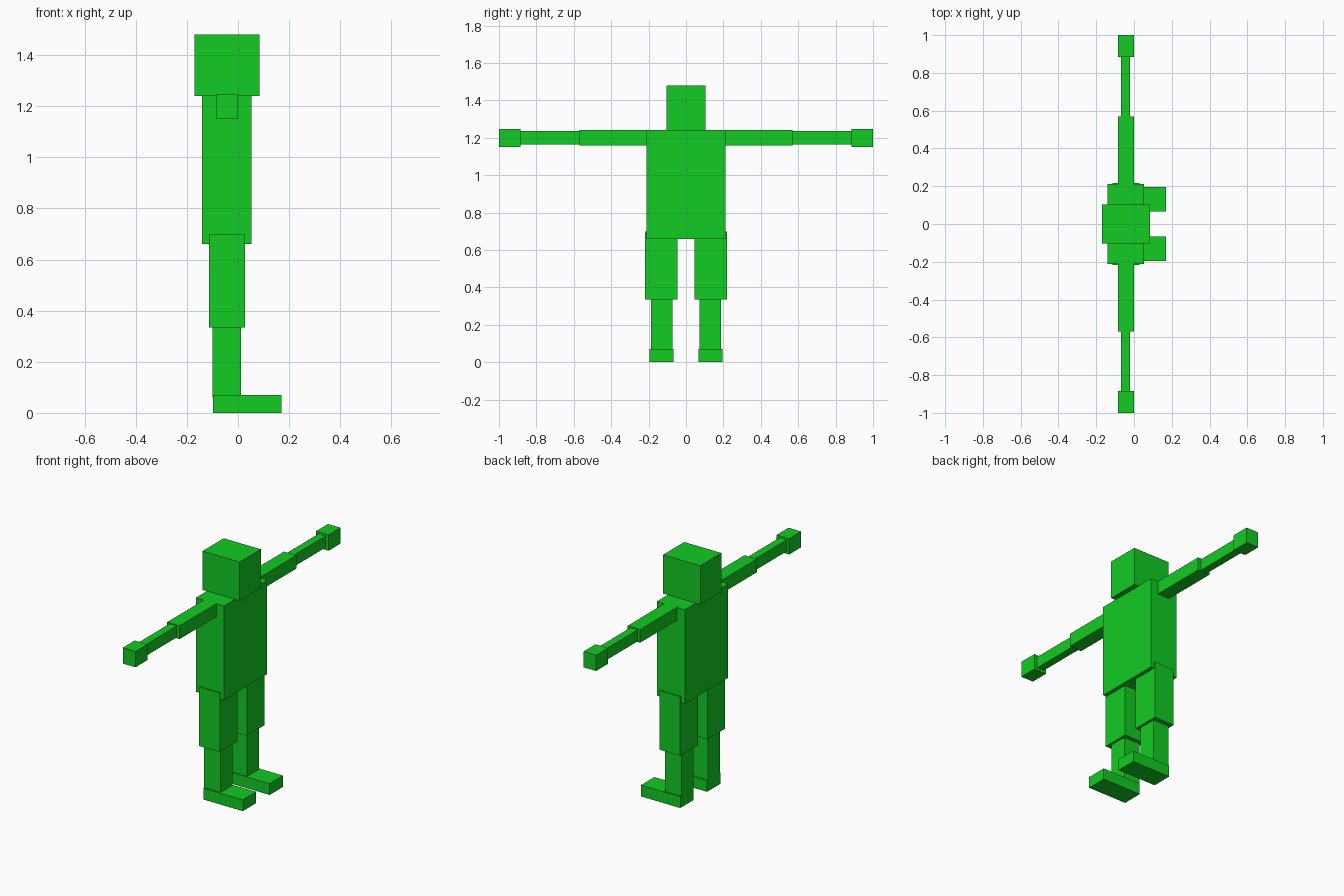
import bpy
from mathutils import Vector

if "Cube" in bpy.data.objects:
    bpy.data.objects.remove(bpy.data.objects["Cube"])

green = bpy.data.materials.new("bright_green")
green.diffuse_color = (0.006, 0.60, 0.017, 1)
green.use_nodes = True
green.node_tree.nodes["Principled BSDF"].inputs["Base Color"].default_value = green.diffuse_color


def box(name, x, y, z):
    """Axis-aligned box given by its (min, max) range on each axis."""
    lo, hi = Vector((x[0], y[0], z[0])), Vector((x[1], y[1], z[1]))
    bpy.ops.mesh.primitive_cube_add(size=1, location=(lo + hi) / 2)
    obj = bpy.context.object
    obj.name = name
    obj.scale = hi - lo
    bpy.ops.object.transform_apply(location=False, rotation=False, scale=True)
    obj.data.materials.append(green)


def pair(name, x, y, z):
    """The same box on both sides of the body."""
    box("left_" + name, x, y, z)
    box("right_" + name, x, (-y[1], -y[0]), z)


# Head and body
box("head", (-0.17, 0.084), (-0.103, 0.103), (1.24, 1.48))
box("torso", (-0.14, 0.052), (-0.211, 0.211), (0.66, 1.241))

# Outstretched arms
pair("upper_arm", (-0.085, 0.0), (0.20, 0.57), (1.16, 1.242))
pair("forearm", (-0.069, -0.02), (0.565, 0.89), (1.165, 1.236))
pair("hand", (-0.086, 0.0), (0.884, 1.0), (1.15, 1.248))

# Legs, feet pointing along +x
pair("thigh", (-0.113, 0.028), (0.046, 0.218), (0.335, 0.70))
pair("shin", (-0.10, 0.012), (0.072, 0.187), (0.06, 0.34))
pair("foot", (-0.098, 0.17), (0.066, 0.196), (0.0, 0.07))
